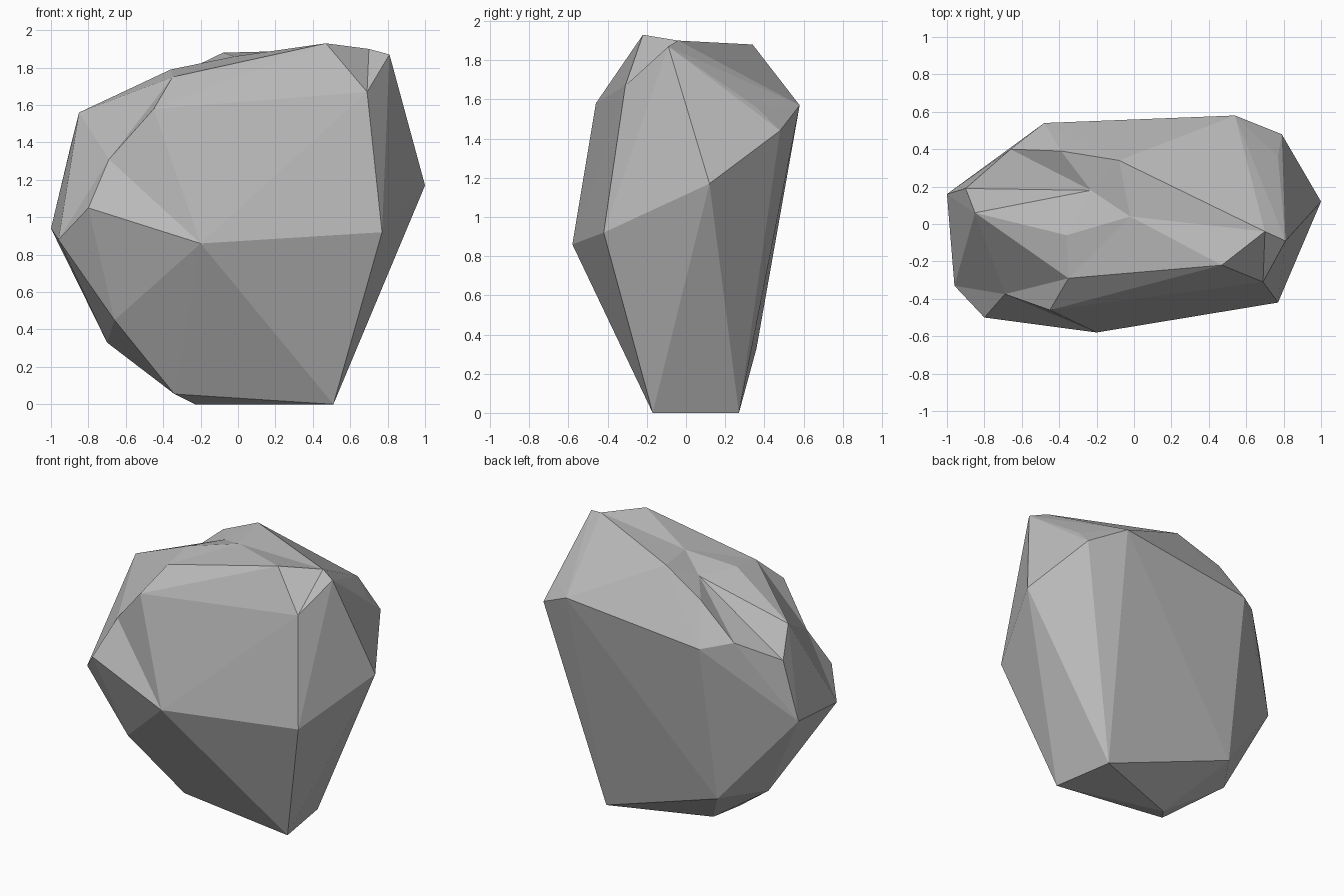
import bpy
import bmesh
from mathutils import Vector

# Remove the default object only
default = bpy.data.objects.get("Cube")
if default:
    bpy.data.objects.remove(default, do_unlink=True)

# Corner points of the boulder, grouped from the ground up
base = {
    "base_front": (.51, -.17, 0), "base_back": (.44, .27, 0),
    "base_side": (-.23, .02, 0), "toe": (-.34, -.12, .055),
    "heel_side": (-.70, .07, .33), "heel_back": (-.50, .36, .33),
    "heel_front": (-.66, -.30, .45),
}
waist = {
    "belly": (-.20, -.58, .86), "hip": (.77, -.42, .92),
    "flank": (1, .12, 1.17), "edge_low": (-.96, -.33, .88),
    "edge_back": (-1, .16, .94), "lip": (-.80, -.50, 1.05),
}
shoulder = {
    "back_tip": (.54, .58, 1.57), "back_corner": (.79, .48, 1.44),
    "back_rim": (.77, .36, 1.56), "back_side": (-.48, .54, 1.46),
    "ledge_back": (-.66, .40, 1.50), "ledge_low": (-.90, .19, 1.36),
    "ledge_top": (-.85, .06, 1.56), "brow": (-.45, -.46, 1.58),
    "front_corner": (.69, -.31, 1.67),
}
crown = {
    "peak": (.47, -.22, 1.93), "peak_back": (.70, -.04, 1.90),
    "peak_side": (.81, -.09, 1.87), "crown_back": (-.08, .34, 1.88),
    "crown_front": (-.35, -.29, 1.75), "crown_side": (-.36, -.06, 1.79),
    "notch_rim": (-.39, .39, 1.73),
}

# Convex body
bm = bmesh.new()
corner = {}
for ring in (base, waist, shoulder, crown):
    for name, position in ring.items():
        corner[name] = bm.verts.new(position)
bmesh.ops.convex_hull(bm, input=list(bm.verts))


def dent(name, position, rim_names, depth):
    """Replace the shallow faces inside a rim by a fan around a sunken point."""
    point = Vector(position)
    rim = {corner[n] for n in rim_names.split()}
    bm.normal_update()
    faces = [f for f in bm.faces
             if all(v in rim for v in f.verts)
             and f.normal.dot(point - f.verts[0].co) > -depth]
    chosen = set(faces)
    border = [tuple(e.verts) for e in {e for f in faces for e in f.edges}
              if sum(f in chosen for f in e.link_faces) == 1]
    bmesh.ops.delete(bm, geom=faces, context="FACES_ONLY")
    corner[name] = bm.verts.new(point)
    for a, b in border:
        bm.faces.new((a, b, corner[name]))
    # Clear any edge left under the fan and restore outward normals
    loose = [e for e in bm.edges if not e.link_faces]
    bmesh.ops.delete(bm, geom=loose, context="EDGES")
    bmesh.ops.recalc_face_normals(bm, faces=list(bm.faces))


# Sunken crown, side notch and chipped front edge
dent("saddle", (-.02, .04, 1.86),
     "crown_side crown_front peak peak_back crown_back", .2)
dent("notch", (-.23, .18, 1.78),
     "ledge_top ledge_low ledge_back notch_rim crown_back saddle crown_side", .4)
dent("chip", (-.69, -.375, 1.31),
     "lip belly brow crown_front ledge_top edge_low", .18)

# Turn the ridge beside the peak into a shallow valley
ridge = bm.edges.get((corner["peak"], corner["peak_side"]))
if ridge:
    bmesh.utils.edge_rotate(ridge, False)
bmesh.ops.recalc_face_normals(bm, faces=list(bm.faces))

mesh = bpy.data.meshes.new("boulder")
bm.to_mesh(mesh)
bm.free()

# Flat grey stone
stone = bpy.data.materials.new("stone grey")
stone.use_nodes = True
grey = (.5, .5, .5, 1)
stone.diffuse_color = grey
shader = next(n for n in stone.node_tree.nodes if n.type == "BSDF_PRINCIPLED")
shader.inputs["Base Color"].default_value = grey
shader.inputs["Roughness"].default_value = .9
mesh.materials.append(stone)

boulder = bpy.data.objects.new("boulder", mesh)
bpy.context.scene.collection.objects.link(boulder)
